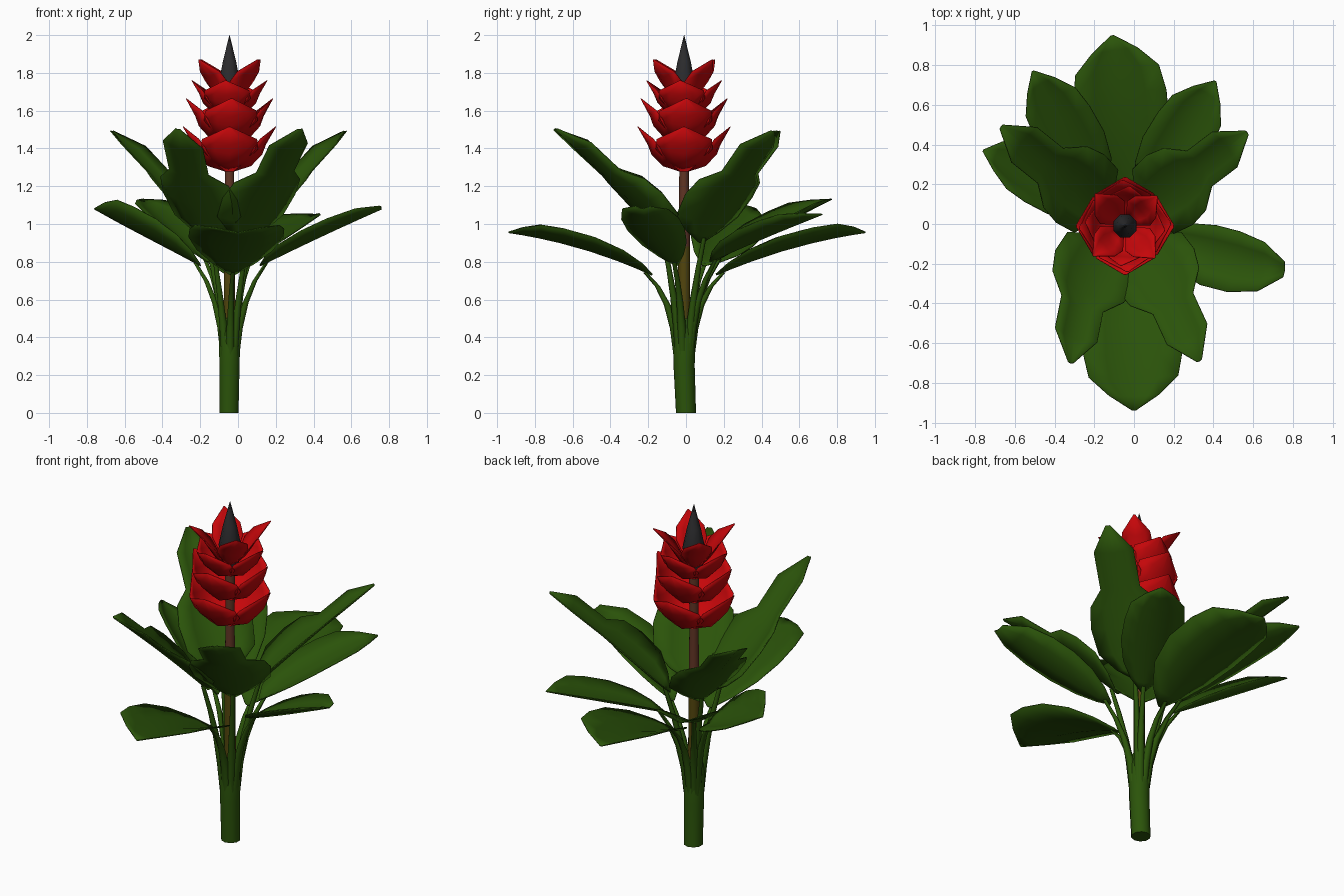
import bpy, bmesh, math
from mathutils import Vector as V

if "Cube" in bpy.data.objects:
    bpy.data.objects.remove(bpy.data.objects["Cube"])

AX, AY = -0.045, -0.01   # stem axis


def material(name, rgb):
    m = bpy.data.materials.new(name)
    m.diffuse_color = (*rgb, 1)
    m.use_nodes = True
    m.node_tree.nodes["Principled BSDF"].inputs["Base Color"].default_value = m.diffuse_color
    return m


GREEN = material("leaf green", (0.024, 0.088, 0.003))
RED = material("bract red", (0.56, 0.002, 0.003))
BROWN = material("stalk brown", (0.12, 0.035, 0.018))
OLIVE = material("stalk olive", (0.085, 0.06, 0.004))
DARK = material("tip charcoal", (0.025, 0.025, 0.027))


def make(name, verts, faces, mats, angle=40, thick=0):
    me = bpy.data.meshes.new(name)
    me.from_pydata([tuple(v) for v in verts], [], faces)
    for m in mats:
        me.materials.append(m)
    bm = bmesh.new()
    bm.from_mesh(me)
    bmesh.ops.remove_doubles(bm, verts=bm.verts, dist=1e-5)
    bmesh.ops.recalc_face_normals(bm, faces=bm.faces)
    bm.to_mesh(me)
    bm.free()
    ob = bpy.data.objects.new(name, me)
    bpy.context.collection.objects.link(ob)
    bpy.ops.object.select_all(action='DESELECT')
    ob.select_set(True)
    bpy.context.view_layer.objects.active = ob
    bpy.ops.object.shade_smooth_by_angle(angle=math.radians(angle))
    if thick:
        s = ob.modifiers.new("thickness", 'SOLIDIFY')
        s.thickness = thick
        s.offset = 0
    return ob


def grid_faces(rows, cols, start=0):
    return [(start + i * cols + j, start + i * cols + j + 1,
             start + (i + 1) * cols + j + 1, start + (i + 1) * cols + j)
            for i in range(rows - 1) for j in range(cols - 1)]


def tube(name, pts, radii, sides, mats):
    """Horizontal rings along a path, capped at both ends."""
    vs, fs = [], []
    for p, r in zip(pts, radii):
        for k in range(sides):
            a = 2 * math.pi * (k + 0.5) / sides
            vs.append(V(p) + V((r * math.cos(a), r * math.sin(a), 0)))
    for i in range(len(pts) - 1):
        for k in range(sides):
            n = (k + 1) % sides
            fs.append((i * sides + k, i * sides + n, (i + 1) * sides + n, (i + 1) * sides + k))
    fs += [tuple(range(sides))[::-1], tuple(range((len(pts) - 1) * sides, len(pts) * sides))]
    return make(name, vs, fs, mats, 65)


def bezier(a, b, c, t):
    return a * (1 - t) ** 2 + b * 2 * t * (1 - t) + c * t * t


# Blade outlines: (position along the leaf, relative half width)
BROAD = [(0, .06), (.1, .45), (.25, .8), (.45, 1), (.65, 1), (.8, .9), (.91, .5), (1, .03)]
BLUNT = [(0, .06), (.1, .45), (.25, .8), (.45, 1), (.65, 1), (.85, .8), (1, .25)]
WAISTED = [(0, .06), (.08, .5), (.2, .92), (.38, 1), (.52, .9), (.63, .52), (.85, .52), (1, .06)]


def leaf(name, base, mid, tip, half, cup, side_angle, outline):
    base, mid, tip = V(base), V(mid), V(tip)
    ctrl = mid * 2 - (base + tip) / 2          # curve passes through mid
    a = math.radians(side_angle)
    side = V((math.cos(a), math.sin(a), 0))
    vs = []
    for t, w in outline:
        p = bezier(base, ctrl, tip, t)
        tan = (ctrl - base) * (1 - t) + (tip - ctrl) * t
        s = (side - tan * side.dot(tan) / tan.length_squared).normalized()
        n = s.cross(tan).normalized()
        if n.z < 0:
            n = -n
        for u in (-1, -.55, 0, .55, 1):
            vs.append(p + s * (u * w * half) + n * (cup * w * abs(u) ** 1.4))
    make(name + "_blade", vs, grid_faces(len(outline), 5), [GREEN], 60, 0.006)
    # leaf stalk rising from the sheath
    d = V((base.x - AX, base.y - AY, 0)).normalized()
    start = V((AX, AY, 0.3)) + d * 0.03
    c = V((AX, AY, 0.62)) + d * 0.06
    end = base + (mid - base) * 0.1
    ts = [0, .25, .5, .75, 1]
    tube(name + "_stalk", [bezier(start, c, end, t) for t in ts],
         [.026, .023, .018, .014, .011], 6, [GREEN])


# Leaves: base, middle, tip, half width, cup depth, direction of the width
LEAVES = [
    ("front_leaf", (-.03, -.18, .73), (-.01, -.55, .87), (0, -.94, .955), .25, .075, 0, BROAD),
    ("back_leaf", (-.05, .16, .73), (-.06, .55, .87), (-.11, .95, .955), .235, .075, 0, BROAD),
    ("right_leaf", (.12, -.05, .78), (.43, -.17, .93), (.76, -.23, 1.08), .155, .06, 80, BLUNT),
    ("left_leaf", (-.2, .09, .78), (-.46, .2, .92), (-.76, .37, 1.08), .17, .06, 115, BROAD),
    ("back_left_leaf", (-.16, .15, .80), (-.32, .44, .96), (-.51, .77, 1.13), .16, .06, 30, BROAD),
    ("back_right_leaf", (.05, .13, .80), (.21, .4, .92), (.41, .72, 1.05), .16, .06, -35, BROAD),
    ("upper_back_right_leaf", (.05, .08, .9), (.28, .24, 1.17), (.57, .46, 1.49), .21, .07, 122, WAISTED),
    ("upper_back_left_leaf", (-.15, .08, .9), (-.37, .25, 1.17), (-.67, .49, 1.49), .21, .07, 58, WAISTED),
    ("upper_front_left_leaf", (-.13, -.1, .9), (-.25, -.34, 1.17), (-.32, -.7, 1.5), .22, .07, -32, WAISTED),
    ("upper_front_right_leaf", (.04, -.1, .9), (.17, -.34, 1.17), (.33, -.69, 1.5), .22, .07, 32, WAISTED),
]
for spec in LEAVES:
    leaf(*spec)

# Leaf sheath at the foot
tube("sheath", [(AX - .003, AY + .01, 0), (AX, AY, .25), (AX, AY, .42), (AX, AY, .5)],
     [.053, .056, .06, .048], 10, [GREEN])

# Flower stalk, olive below and brown above
stalk = tube("flower_stalk", [(AX, AY, z) for z in (.3, .6, .88, 1.1, 1.3, 1.7)],
             [.034, .032, .031, .028, .025, .03], 10, [BROWN, OLIVE])
for p in stalk.data.polygons:
    p.material_index = 1 if p.center.z < .88 else 0

# Charcoal cone on top
tube("flower_tip", [(AX, AY, z) for z in (1.62, 1.74, 1.86, 2.0)],
     [.045, .063, .038, .001], 8, [DARK])


WIDE = [(.1, 0, 42), (.46, .12, 45), (.7, .38, 50), (.78, .6, 42), (1, 1, 1)]
NARROW = [(.1, 0, 36), (.35, .18, 42), (.5, .4, 42), (.64, .62, 28), (1, 1, 1)]


def bract_ring(name, z0, reach, height, count, turn, rows):
    """Cupped pointed bracts: rows of radius, height and angular half width."""
    vs, fs = [], []
    for k in range(count):
        mid = math.radians(turn + 360 * k / count)
        start = len(vs)
        for r, h, w in rows:
            for u in (-1, -.5, 0, .5, 1):
                a = mid + math.radians(w) * u
                rr = r * reach * (1 + .14 * abs(u) * (h < 1))
                zz = z0 + height * (h + .12 * abs(u) * (0 < h < 1))
                vs.append((AX + rr * math.cos(a), AY + rr * math.sin(a), zz))
        fs += grid_faces(len(rows), 5, start)
    make(name, vs, fs, [RED], 30, 0.004)


bract_ring("bracts_lowest", 1.28, .245, .235, 4, 0, WIDE)
bract_ring("bracts_second", 1.43, .23, .235, 4, 3, WIDE)
bract_ring("bracts_third", 1.57, .2, .19, 4, -6, WIDE)
bract_ring("bracts_top", 1.63, .22, .24, 4, 43, NARROW)
